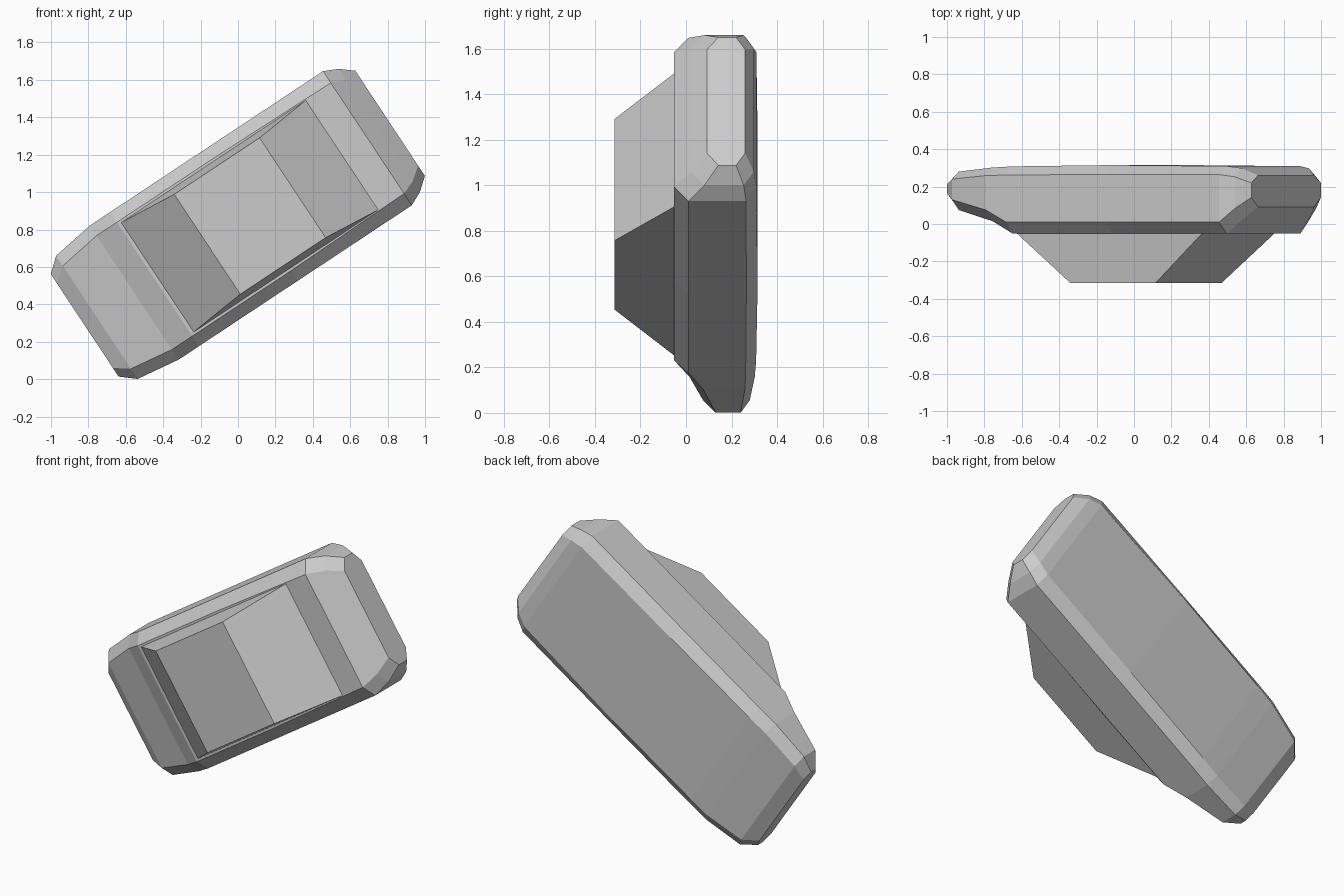
import bpy, bmesh, math

if "Cube" in bpy.data.objects:
    bpy.data.objects.remove(bpy.data.objects["Cube"])

TILT = math.radians(33.5)


def loft(name, rings):
    """Skin a list of equal-length closed rings and cap both ends."""
    bm = bmesh.new()
    loops = [[bm.verts.new(p) for p in ring] for ring in rings]
    n = len(loops[0])
    for a, b in zip(loops, loops[1:]):
        for i in range(n):
            j = (i + 1) % n
            bm.faces.new((a[i], a[j], b[j], b[i]))
    bm.faces.new(loops[0])
    bm.faces.new(loops[-1])
    bmesh.ops.recalc_face_normals(bm, faces=bm.faces)
    mesh = bpy.data.meshes.new(name)
    bm.to_mesh(mesh)
    bm.free()
    obj = bpy.data.objects.new(name, mesh)
    bpy.context.collection.objects.link(obj)
    # whole model leans in the front plane
    obj.rotation_euler = (0, -TILT, 0)
    obj.location = (0, 0, 0.83)
    return obj


def octagon(u, w, front, back, cw, cf, cb):
    """Chamfered cross-section at length u, half width w."""
    half = [(w - cw, front), (w, front + cf), (w, back - cb), (w - cw, back)]
    pts = half + [(-v, y) for v, y in reversed(half)]
    return [(u, y, v) for v, y in pts]


# lower body: length, half width, front, back, chamfers
stations = [
    (-0.983, 0.328, 0.125, 0.240, 0.055, 0.040, 0.030),
    (-0.905, 0.395, 0.075, 0.280, 0.065, 0.055, 0.040),
    (-0.665, 0.430, 0.015, 0.302, 0.065, 0.060, 0.043),
    (-0.535, 0.430, -0.052, 0.308, 0.065, 0.062, 0.046),
    (0.100, 0.430, -0.052, 0.315, 0.065, 0.062, 0.050),
    (0.830, 0.430, -0.052, 0.309, 0.075, 0.062, 0.045),
    (0.905, 0.395, 0.021, 0.298, 0.070, 0.060, 0.045),
    (0.975, 0.337, 0.092, 0.260, 0.065, 0.050, 0.040),
]
loft("body", [octagon(*s) for s in stations])


def rect(u0, u1, w, y):
    return [(u0, y, -w), (u1, y, -w), (u1, y, w), (u0, y, w)]


# tapered cabin on the front face
loft("cabin", [rect(-0.525, 0.675, 0.352, -0.045),
               rect(-0.197, 0.350, 0.320, -0.315)])
